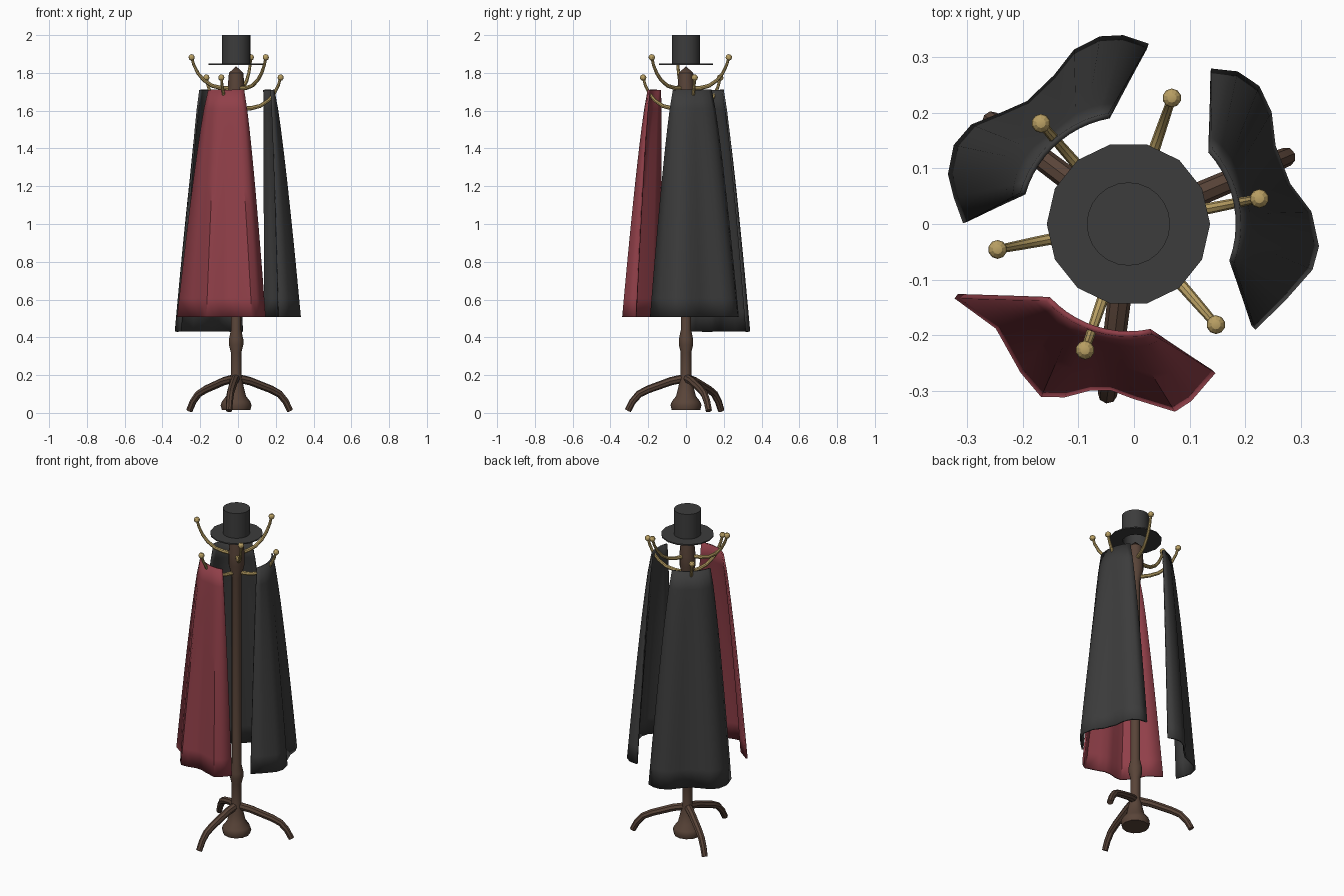
import bpy, bmesh, math
from mathutils import Vector

if "Cube" in bpy.data.objects:
    bpy.data.objects.remove(bpy.data.objects["Cube"], do_unlink=True)

AXIS = Vector((-0.01, 0, 0))  # the post stands slightly off centre


def material(name, *rgb):
    mat = bpy.data.materials.new(name)
    mat.use_nodes = True
    mat.diffuse_color = (*rgb, 1)
    mat.node_tree.nodes["Principled BSDF"].inputs["Base Color"].default_value = (*rgb, 1)
    return mat


wood = material("dark wood", 0.1, 0.058, 0.04)
brass = material("brass", 0.5, 0.36, 0.13)
black = material("black cloth", 0.045, 0.045, 0.045)
red = material("red cloth", 0.28, 0.05, 0.066)


def select_only(obj):
    bpy.ops.object.select_all(action="DESELECT")
    obj.select_set(True)
    bpy.context.view_layer.objects.active = obj


def finish(obj, mat, angle=35):
    obj.data.materials.clear()
    obj.data.materials.append(mat)
    select_only(obj)
    bpy.ops.object.shade_smooth_by_angle(angle=math.radians(angle))
    return obj


def mesh_object(name, bm, mat, angle=35):
    mesh = bpy.data.meshes.new(name)
    bm.to_mesh(mesh)
    bm.free()
    obj = bpy.data.objects.new(name, mesh)
    bpy.context.collection.objects.link(obj)
    return finish(obj, mat, angle)


def lathe(name, profile, sides, mat, angle=35):
    """Spin a (radius, height) profile around the post axis."""
    bm = bmesh.new()
    verts = [bm.verts.new(AXIS + Vector((r, 0, z))) for r, z in profile]
    edges = [bm.edges.new(pair) for pair in zip(verts, verts[1:])]
    bmesh.ops.spin(bm, geom=verts + edges, cent=AXIS, axis=(0, 0, 1),
                   angle=math.tau, steps=sides, use_duplicate=False)
    bmesh.ops.remove_doubles(bm, verts=bm.verts, dist=0.0005)
    bmesh.ops.recalc_face_normals(bm, faces=bm.faces)
    return mesh_object(name, bm, mat, angle)


def outward(angle, r, z):
    a = math.radians(angle)
    return AXIS + Vector((r * math.cos(a), r * math.sin(a), z))


def tube(name, points, radius, taper, mat, smooth):
    """Sweep a round section along points, narrowing towards the end."""
    curve = bpy.data.curves.new(name, "CURVE")
    curve.dimensions = "3D"
    curve.bevel_depth = radius
    curve.bevel_resolution = 2
    curve.use_fill_caps = True
    spline = curve.splines.new("POLY")
    spline.points.add(len(points) - 1)
    for i, (point, co) in enumerate(zip(spline.points, points)):
        point.co = (*co, 1)
        point.radius = 1 - taper * i / (len(points) - 1)
    obj = bpy.data.objects.new(name, curve)
    bpy.context.collection.objects.link(obj)
    select_only(obj)
    bpy.ops.object.convert(target="MESH")
    return finish(bpy.context.object, mat, smooth)


# Turned post with a weighted foot and a pointed top
lathe("post", [(0, 0.015), (0.075, 0.015), (0.082, 0.04), (0.075, 0.06),
               (0.052, 0.09), (0.04, 0.14), (0.028, 0.2), (0.028, 0.32),
               (0.038, 0.36), (0.038, 0.39), (0.027, 0.44), (0.027, 1.58),
               (0.045, 1.66), (0.045, 1.72), (0.038, 1.8), (0, 1.835)], 12, wood)

# Three bent legs
LEG = [(0, 0.185), (0.08, 0.168), (0.2, 0.125), (0.25, 0.1), (0.285, 0.06), (0.31, 0.012)]
for i in range(3):
    tube(f"leg_{i + 1}", [outward(23 + 120 * i, *p) for p in LEG], 0.023, 0.25, wood, 20)

# Two tiers of brass hooks with ball ends
HOOK = [(0.02, 0), (0.08, 0.003), (0.13, 0.015), (0.175, 0.045),
        (0.205, 0.08), (0.228, 0.125), (0.24, 0.165)]
for tier, start, base in (("lower", 11, 1.61), ("upper", 71, 1.717)):
    for i in range(3):
        angle = start + 120 * i
        points = [outward(angle, r, base + z) for r, z in HOOK]
        tube(f"{tier}_hook_{i + 1}", points, 0.012, 0.4, brass, 20)
        bm = bmesh.new()
        bmesh.ops.create_uvsphere(bm, u_segments=10, v_segments=6, radius=0.017)
        bmesh.ops.translate(bm, verts=bm.verts, vec=points[-1])
        mesh_object(f"{tier}_hook_ball_{i + 1}", bm, brass, 20)

# Top hat: hollow crown and a flat brim
lathe("hat_crown", [(0.07, 1.843), (0.07, 1.99), (0, 1.99), (0, 2),
                    (0.075, 2), (0.075, 1.848)], 24, black)
lathe("hat_brim", [(0.07, 1.842), (0.147, 1.842), (0.147, 1.849), (0.07, 1.849),
                   (0.07, 1.842)], 14, black)


def cloak(name, hem, hem_z, start, end, mat, rows=12):
    """Drape cloth from an arc around the post down to a wavy hem."""
    bm = bmesh.new()
    grid = []
    for row in range(rows + 1):
        t = row / rows
        line = []
        for i, (x, y) in enumerate(hem):
            top = outward(start + (end - start) * i / (len(hem) - 1), 0.198, 0)
            co = top.lerp(Vector((x, y, 0)), t ** 0.8)
            co.z = 1.71 + (hem_z - 1.71) * t
            line.append(bm.verts.new(co))
        grid.append(line)
    for a, b in zip(grid, grid[1:]):
        for i in range(len(hem) - 1):
            bm.faces.new((a[i], b[i], b[i + 1], a[i + 1]))
    obj = mesh_object(name, bm, mat)
    solid = obj.modifiers.new("thickness", "SOLIDIFY")
    solid.thickness = 0.01
    solid.offset = 0


cloak("front_cloak", [(-0.32, -0.13), (-0.245, -0.185), (-0.2, -0.265), (-0.165, -0.307),
                      (-0.125, -0.307), (-0.08, -0.295), (-0.04, -0.295), (0, -0.31),
                      (0.073, -0.333), (0.1, -0.315), (0.143, -0.265)],
      0.507, 223, 282, red)
cloak("left_cloak", [(0.215, -0.187), (0.27, -0.133), (0.317, -0.08), (0.328, -0.04),
                     (0.315, 0.02), (0.277, 0.07), (0.25, 0.14), (0.243, 0.2),
                     (0.222, 0.245), (0.185, 0.27), (0.138, 0.275)],
      0.507, -20, 42, black)
cloak("back_cloak", [(0.025, 0.32), (-0.02, 0.335), (-0.06, 0.333), (-0.105, 0.31),
                     (-0.14, 0.265), (-0.19, 0.217), (-0.24, 0.195), (-0.29, 0.175),
                     (-0.32, 0.14), (-0.33, 0.09), (-0.32, 0.05), (-0.303, 0.003)],
      0.43, 100, 164, black)
